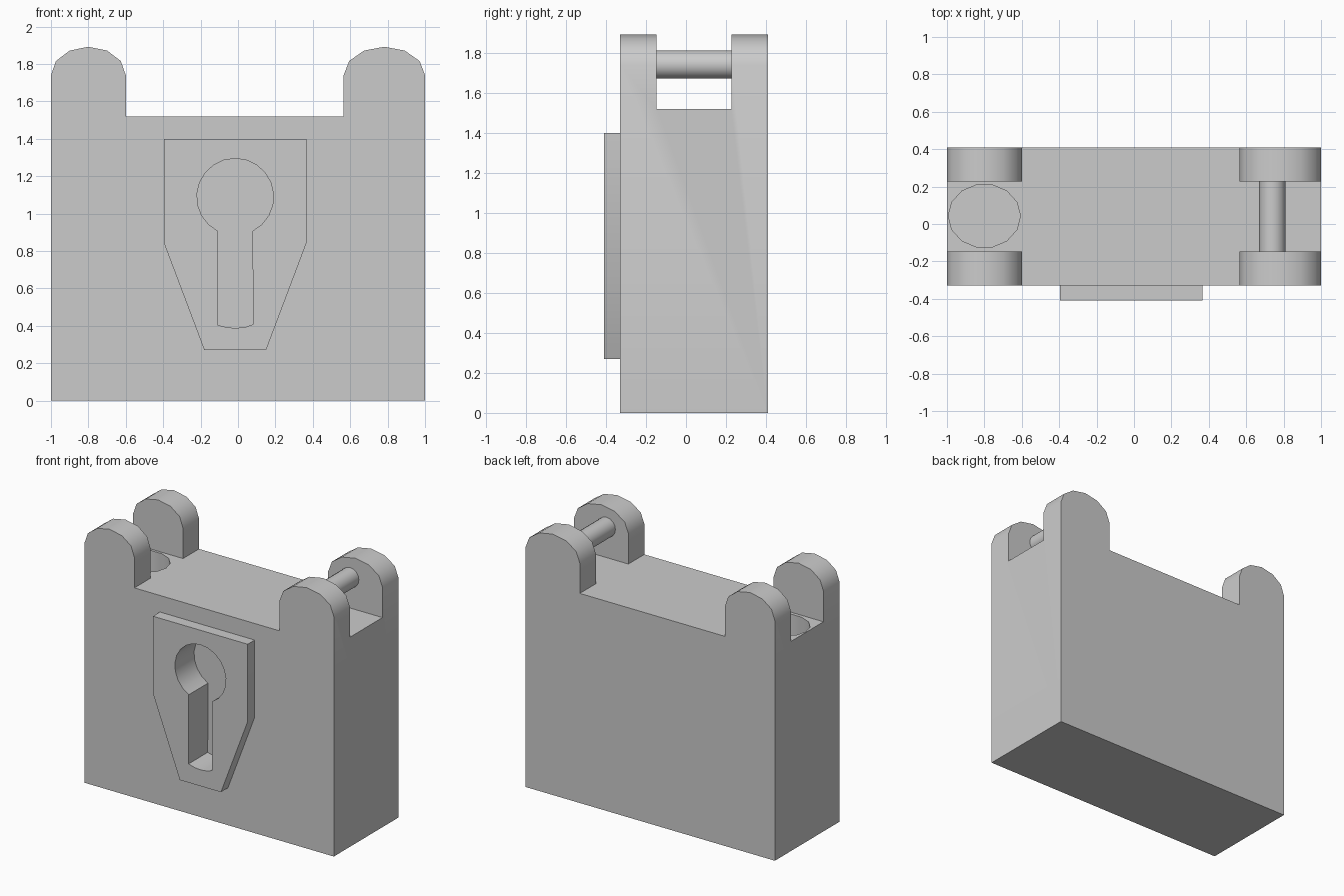
import bpy
import bmesh
from math import sin, cos, pi, radians
from mathutils import Vector

if "Cube" in bpy.data.objects:
    bpy.data.objects.remove(bpy.data.objects["Cube"])


def prism(name, outline, start, depth):
    """Extrude a closed outline of 3D points along a depth vector."""
    bm = bmesh.new()
    verts = [bm.verts.new(Vector(p) + Vector(start)) for p in outline]
    face = bm.faces.new(verts)
    ext = bmesh.ops.extrude_face_region(bm, geom=[face])
    moved = [g for g in ext["geom"] if isinstance(g, bmesh.types.BMVert)]
    bmesh.ops.translate(bm, verts=moved, vec=Vector(depth))
    bmesh.ops.recalc_face_normals(bm, faces=bm.faces[:])
    mesh = bpy.data.meshes.new(name)
    bm.to_mesh(mesh)
    bm.free()
    obj = bpy.data.objects.new(name, mesh)
    bpy.context.collection.objects.link(obj)
    return obj


def front_prism(name, points, y0, y1):
    return prism(name, [(x, 0, z) for x, z in points], (0, y0, 0), (0, y1 - y0, 0))


def arc(cx, cy, rx, ry, a0, a1, steps):
    """Points on an ellipse arc, both ends included (degrees)."""
    angles = [radians(a0 + (a1 - a0) * i / steps) for i in range(steps + 1)]
    return [(cx + rx * cos(a), cy + ry * sin(a)) for a in angles]


def select_only(obj):
    bpy.ops.object.select_all(action='DESELECT')
    obj.select_set(True)
    bpy.context.view_layer.objects.active = obj


def cut(obj, cutter):
    mod = obj.modifiers.new("cut", 'BOOLEAN')
    mod.operation = 'DIFFERENCE'
    mod.solver = 'EXACT'
    mod.object = cutter
    select_only(obj)
    bpy.ops.object.modifier_apply(modifier=mod.name)


# lock body with rounded lugs on both sides
TOP = 1.52
profile = [(-1, 0), (1, 0)]
profile += arc(0.7825, 1.74, 0.2175, 0.152, 0, 180, 6)
profile += [(0.565, TOP), (-0.6, TOP)]
profile += arc(-0.8, 1.74, 0.2, 0.152, 0, 180, 6)
body = front_prism("lock_body", profile, -0.33, 0.41)

# keyhole plate
plate = front_prism("keyhole_plate", [
    (-0.395, 1.40), (-0.395, 0.84), (-0.18, 0.27),
    (0.15, 0.27), (0.365, 0.84), (0.365, 1.40)], -0.41, -0.33)

# cutters: channel between lugs, shackle socket, keyhole
channel = front_prism("channel_cutter",
                      [(-1.2, TOP), (1.2, TOP), (1.2, 2.2), (-1.2, 2.2)], -0.147, 0.227)
ring = arc(-0.8, 0.043, 0.193, 0.17, 0, 360, 14)[:-1]
socket = prism("socket_cutter", [(x, y, 0) for x, y in ring], (0, 0, 1.1), (0, 0, 0.6))
key_points = arc(-0.015, 1.09, 0.205, 0.205, -63, 243, 18)
key_points += [(-0.11, 0.405), (-0.06, 0.392), (-0.015, 0.388), (0.04, 0.393), (0.08, 0.408)]
keyhole = front_prism("keyhole_cutter", key_points, -0.5, -0.19)

for obj, cutter in ((body, channel), (body, socket), (body, keyhole), (plate, keyhole)):
    cut(obj, cutter)
for cutter in (channel, socket, keyhole):
    bpy.data.objects.remove(cutter)

# hinge pin between the right lugs
pin = front_prism("hinge_pin", arc(0.74, 1.742, 0.071, 0.071, 0, 360, 16)[:-1], -0.16, 0.24)

for obj in (body, plate, pin):
    select_only(obj)
    bpy.ops.object.shade_smooth_by_angle(angle=radians(40))
